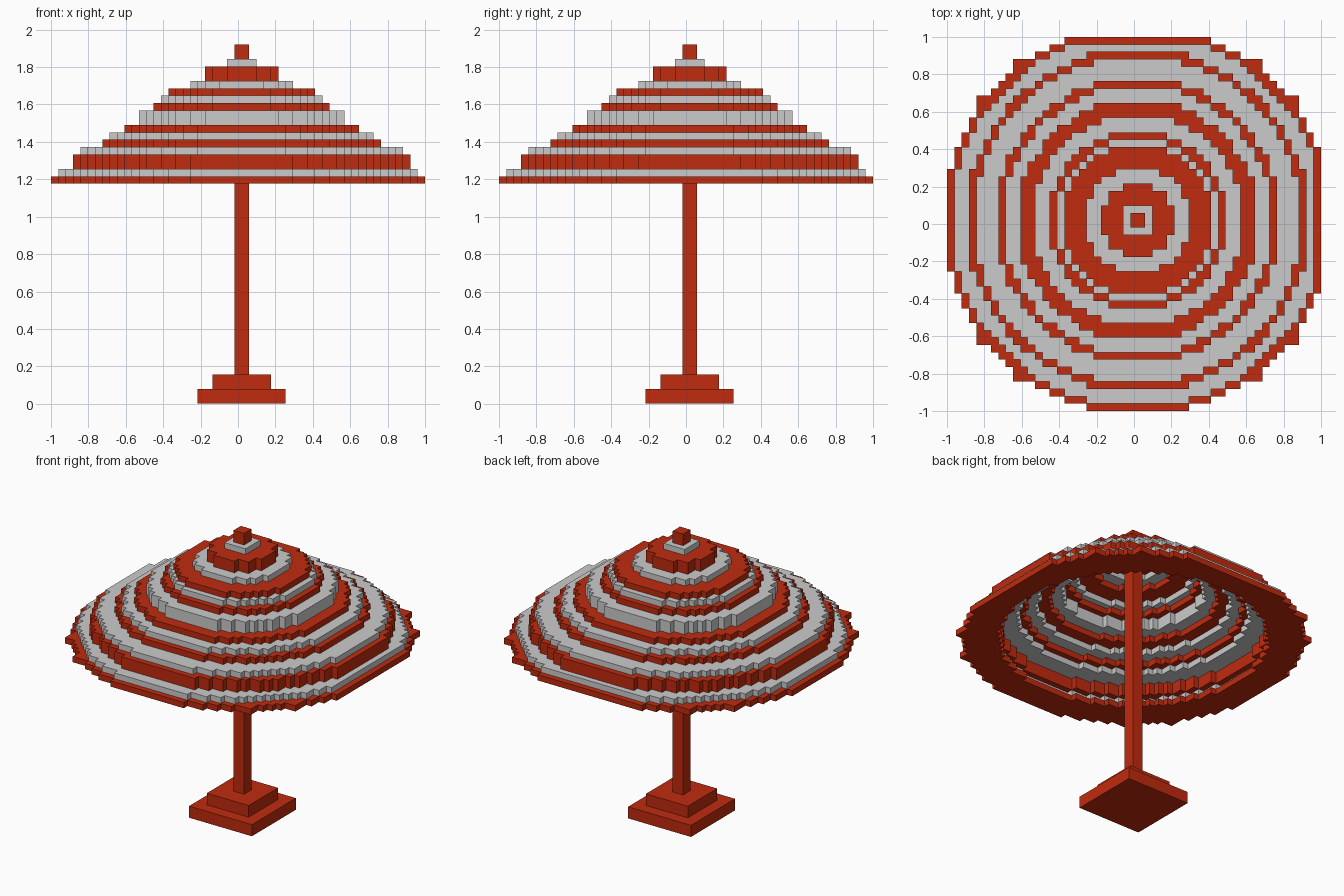
import bpy, bmesh, math

if "Cube" in bpy.data.objects:
    bpy.data.objects.remove(bpy.data.objects["Cube"])

V = 2 / 51          # size of one block


def material(name, rgb):
    m = bpy.data.materials.new(name)
    m.diffuse_color = (*rgb, 1)
    m.use_nodes = True
    m.node_tree.nodes["Principled BSDF"].inputs["Base Color"].default_value = m.diffuse_color
    return m


RED = material("red", (0.53, 0.024, 0.0045))
GREY = material("light grey", (0.60, 0.60, 0.60))


def finish(bm, name, mats):
    me = bpy.data.meshes.new(name)
    bm.to_mesh(me)
    bm.free()
    for m in mats:
        me.materials.append(m)
    ob = bpy.data.objects.new(name, me)
    bpy.context.collection.objects.link(ob)
    return ob


def square_block(name, half, z0, z1):
    """Square red block around the post axis, sizes in blocks."""
    bm = bmesh.new()
    bmesh.ops.create_cube(bm, size=1)
    for v in bm.verts:
        v.co = ((v.co.x * 2 * half + 0.5) * V,
                (v.co.y * 2 * half + 0.5) * V,
                (z0 + (v.co.z + 0.5) * (z1 - z0)) * V)
    finish(bm, name, [RED])


# Foot, post and tip
square_block("foot_lower", 6, 0, 2)
square_block("foot_upper", 4, 2, 4)
square_block("post", 1, 4, 46)
square_block("tip", 1, 47, 49)

# Canopy rings from the rim up: radius, height, colour index (0 red, 1 grey)
RINGS = [(26, 1, 0), (25, 1, 1), (23, 2, 0), (22, 1, 1), (19, 1, 0),
         (18, 1, 1), (16, 1, 0), (14, 2, 1), (12, 1, 0), (11, 1, 1),
         (10, 1, 0), (7, 1, 1), (5, 2, 0), (2, 1, 1)]

cells = {}
z = 30
for n, (r, h, col) in enumerate(RINGS):
    outer = r + max(0.13, min(0.46, 0.03 * r - 0.02))
    inner = RINGS[n + 1][0] - 1 if n + 1 < len(RINGS) else 0
    if n == 0:
        inner = 21
    limit = 25 - n if n < 2 else 99      # the two lowest rings are trimmed
    for i in range(-26, 27):
        for j in range(-26, 27):
            a, b = abs(i - 0.5), abs(j - 0.5)
            d = math.hypot(a, b)
            bulge = n == 0 and min(a, b) < 17 and max(a, b) < 22
            if inner < d and (d <= outer or bulge) and max(i, j) <= limit:
                for k in range(z, z + h):
                    cells[i, j, k] = col
    z += h

# Canopy surface: only the exposed block sides
bm = bmesh.new()
corners = {}


def corner(p):
    if p not in corners:
        corners[p] = bm.verts.new(((p[0] - 0.5) * V, (p[1] - 0.5) * V, p[2] * V))
    return corners[p]


for c, col in cells.items():
    for ax in range(3):
        u, w = (ax + 1) % 3, (ax + 2) % 3
        for side in (0, 1):
            nb = list(c)
            nb[ax] += 2 * side - 1
            if tuple(nb) in cells:
                continue
            loop = []
            for du, dw in ((0, 0), (1, 0), (1, 1), (0, 1)):
                p = list(c)
                p[ax] += side
                p[u] += du
                p[w] += dw
                loop.append(corner(tuple(p)))
            f = bm.faces.new(loop if side else loop[::-1])
            f.material_index = col

finish(bm, "canopy", [RED, GREY])
